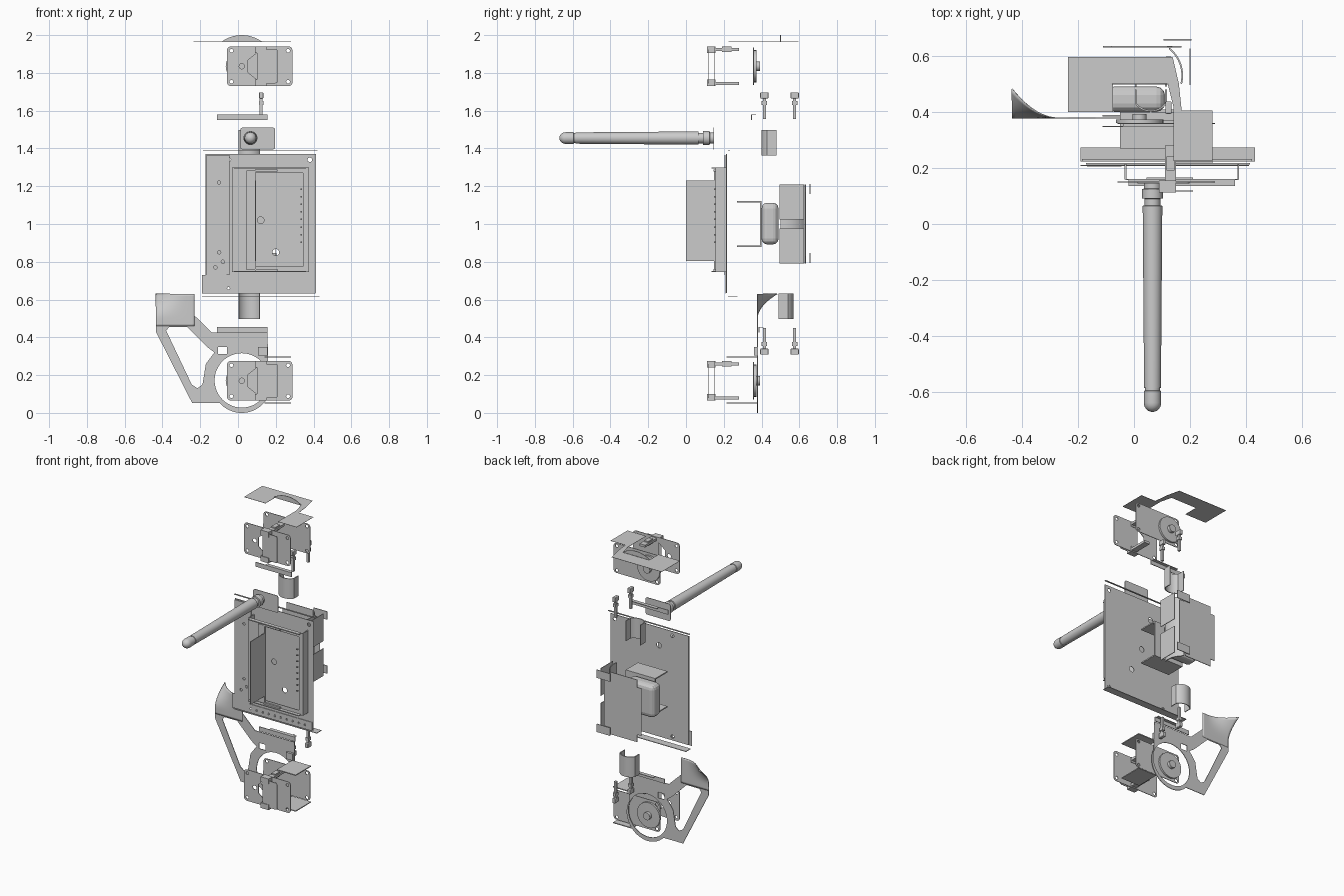
import bpy, bmesh, math
from mathutils import Matrix

if "Cube" in bpy.data.objects:
    bpy.data.objects.remove(bpy.data.objects["Cube"])

def link(name, mesh):
    ob = bpy.data.objects.new(name, mesh)
    bpy.context.collection.objects.link(ob)
    return ob

def smooth(ob):
    bpy.ops.object.select_all(action='DESELECT')
    ob.select_set(True)
    bpy.context.view_layer.objects.active = ob
    bpy.ops.object.shade_smooth_by_angle()

def box(name, x0, x1, y0, y1, z0, z1, bevel=0):
    bm = bmesh.new()
    bmesh.ops.create_cube(bm, size=1)
    for v in bm.verts:
        v.co = ((x0+x1)/2 + v.co.x*(x1-x0), (y0+y1)/2 + v.co.y*(y1-y0), (z0+z1)/2 + v.co.z*(z1-z0))
    me = bpy.data.meshes.new(name)
    bm.to_mesh(me)
    bm.free()
    ob = link(name, me)
    if bevel:
        m = ob.modifiers.new("bevel", 'BEVEL')
        m.width, m.segments = bevel, 3
    return ob

def lathe(name, prof, loc, n=28):
    """Revolve (position, radius) pairs about the y axis."""
    bm = bmesh.new()
    rings = []
    for p, r in prof:
        rings.append([bm.verts.new((r*math.cos(2*math.pi*i/n), r*math.sin(2*math.pi*i/n), p)) for i in range(n)])
    for a, b in zip(rings, rings[1:]):
        for i in range(n):
            bm.faces.new((a[i], a[(i+1) % n], b[(i+1) % n], b[i]))
    bm.faces.new(rings[0][::-1])
    bm.faces.new(rings[-1])
    bm.transform(Matrix.Translation(loc) @ Matrix.Rotation(-math.pi/2, 4, 'X'))
    bmesh.ops.recalc_face_normals(bm, faces=bm.faces)
    me = bpy.data.meshes.new(name)
    bm.to_mesh(me)
    bm.free()
    ob = link(name, me)
    smooth(ob)
    return ob

def plate(name, loops, pos, half=0.002, upright=True):
    """Flat sheet with holes: upright in xz at y=pos, otherwise in xy at z=pos."""
    cu = bpy.data.curves.new(name, 'CURVE')
    cu.dimensions, cu.fill_mode, cu.extrude = '2D', 'BOTH', half
    for pts in loops:
        s = cu.splines.new('POLY')
        s.points.add(len(pts)-1)
        for p, (a, b) in zip(s.points, pts):
            p.co = (a, b, 0, 1)
        s.use_cyclic_u = True
    tmp = link(name + "_curve", cu)
    dg = bpy.context.evaluated_depsgraph_get()
    me = bpy.data.meshes.new_from_object(tmp.evaluated_get(dg))
    bpy.data.objects.remove(tmp)
    if upright:
        me.transform(Matrix.Translation((0, pos, 0)) @ Matrix.Rotation(math.pi/2, 4, 'X'))
    else:
        me.transform(Matrix.Translation((0, 0, pos)))
    ob = link(name, me)
    smooth(ob)
    return ob

def arc(cx, cy, r, a0, a1, n=24):
    return [(cx + r*math.cos(math.radians(a0+(a1-a0)*i/n)), cy + r*math.sin(math.radians(a0+(a1-a0)*i/n))) for i in range(n+1)]

def circle(cx, cy, r, n=24):
    return arc(cx, cy, r, 0, 360, n)[:-1]

def rect(x0, x1, z0, z1, r=0):
    if not r:
        return [(x0, z0), (x1, z0), (x1, z1), (x0, z1)]
    return (arc(x1-r, z1-r, r, 0, 90, 5) + arc(x0+r, z1-r, r, 90, 180, 5)
            + arc(x0+r, z0+r, r, 180, 270, 5) + arc(x1-r, z0+r, r, 270, 360, 5))

# antenna-like rod with rounded tip, collars and mounting plate
tip = [(-0.67 + 0.033*(1-math.cos(t)), 0.001 + 0.03*math.sin(t)) for t in [i*math.pi/12 for i in range(7)]]
lathe("rod", tip + [(-.595, .031), (-.594, .027), (-.585, .027), (-.584, .03), (.065, .035), (.066, .028),
                    (.09, .028), (.091, .037), (.125, .037), (.126, .03), (.148, .03)], (.066, 0, 1.455))
box("rod_grip", .045, .087, -.11, -.04, 1.433, 1.477)
plate("rod_mount", [rect(.012, .197, 1.395, 1.51, .012)], .147)

# main board: back sheet with corner and centre holes
holes = [circle(x, z, .012, 14) for x in (-.05, .38) for z in (.66, 1.34)] + \
        [circle(x, z, .018, 16) for x, z in ((.05, 1.25), (.12, 1.02), (.2, .85))]
plate("board_back", [rect(-.172, .413, .635, 1.37)] + holes, .215)
plate("board_left_strip", [rect(-.168, -.045, .73, 1.365)] +
      [circle(x, z, .009, 10) for x, z in ((-.1, 1.22), (-.1, .85), (-.12, .77), (-.08, .8))], .207)
plate("board_front_frame", [rect(-.03, .372, .745, 1.3), rect(.05, .345, .775, 1.27)], .158)
for x in (-.03, .372):
    box("frame_side_wall", x-.003, x+.003, .158, .215, .745, 1.3)
for z in (.748, 1.297):
    box("frame_ledge", -.02, .36, .135, .16, z-.003, z+.003)
box("fin", .09, .095, 0, .155, .805, 1.23)
for z in (.757, 1.283):
    box("fin_flange", .09, .21, .145, .165, z-.005, z+.005)
box("fin_base", .045, .095, .147, .165, .757, 1.283)
for i in range(8):
    box("board_stud", .33, .34, .149, .159, .9+.04*i, .908+.04*i)
plate("lower_strip", [rect(-.19, .41, .632, .69)] +
      [circle(-.05+.045*i, .66, .007, 8) for i in range(10)], .208)
plate("lower_left_tab", [rect(-.19, -.06, .69, .73)], .208)
box("lower_flange", -.19, .432, .222, .272, .615, .619)
box("upper_flange", -.185, .42, .222, .232, 1.388, 1.392)

# rear housing: clip, motor block, panel and curved side wall
for z in (.882, 1.118):
    box("clip_arm", -.05, .17, .27, .4, z-.004, z+.004)
box("clip_back", -.05, .17, .392, .4, .882, 1.118)
box("motor_block", -.1, .11, .4, .49, .892, 1.112, .03)
plate("rear_panel", [[(-.11, .84), (-.08, .84), (-.08, .79), (.12, .79), (.135, .83), (.17, .83),
                      (.17, 1.17), (.135, 1.17), (.12, 1.21), (-.08, 1.21), (-.08, 1.16), (-.11, 1.16)]], .632)
wall = arc(.05, .53, .125, -14, 52, 14)
plate("curved_side_wall", [wall + arc(.05, .53, .119, 52, -14, 14)], 1.0, .21, False)
for z0, z1 in ((.79, .975), (1.025, 1.21)):
    box("rear_side_wall", .198, .202, .495, .625, z0, z1)
for z in (.82, 1.185):
    box("rear_tab", .105, .205, .655, .66, z-.027, z+.027)

# curved channels above and below the board, bulging front and back
for z, y, s in ((1.43, .47, -1), (.565, .5, 1)):
    profile = arc(.06, 0, .07, 35, 145, 12) + arc(.06, 0, .064, 145, 35, 12)
    plate("channel", [[(x, y+s*v) for x, v in profile]], z, .068, False)
    for x in (.006, .114):
        y0, y1 = sorted((y-s*.01, y+s*.04))
        box("channel_side", x-.003, x+.003, y0, y1, z-.068, z+.068)

# twin drive units, the lower one mirrored in height
for c, s in ((1.835, 1), (.17, -1)):
    def zz(a, b):
        return sorted((c+s*a, c+s*b))
    corners = [circle(x, c+d, .01, 12) for x in (-.035, .265) for d in (-.082, .082)]
    plate("drive_front_plate", [rect(-.058, .288, c-.105, c+.105, .02)] + corners +
          [circle(.02, c, .014, 14), [(.05, c-.03), (.1, c-.07), (.1, c+.07), (.05, c+.03)]], .15)
    plate("drive_cover", [rect(.1, .21, c-.09, c+.09, .012)], .118)
    plate("drive_rear_plate", [rect(-.058, .288, c-.1, c+.1, .02)] + corners, .358)
    for d in (-1, 1):
        z0, z1 = sorted((c+d*.07, c+d*.105))
        box("drive_ear", .09, .15, .112, .155, z0, z1)
        z0, z1 = sorted((c+d*.082, c+d*.098))
        box("drive_arm", .11, .15, .155, .28, z0, z1)
        box("drive_arm_knuckle", .115, .145, .19, .24, min(z0, c+d*.075), max(z1, c+d*.106))
    lathe("drive_disc", [(.36, .085), (.372, .085), (.373, .025), (.393, .025)], (.02, 0, c))
    # link bar and hooked pins
    z0, z1 = zz(-.285, -.255)
    yb = .345 if s > 0 else .384
    box("link_bar", -.112, .157, yb, yb+.005, z0, z1)
    box("link_bar_lip", -.04, .15, yb, yb+.025, z1-.004, z1)
    for y in (.415, .575):
        z0, z1 = zz(-.28, -.14)
        box("pin", .115, .13, y-.008, y+.008, z0, z1)
        z0, z1 = zz(-.17, -.138)
        box("pin_head", .112, .134, y-.022, y+.022, z0, z1, .004)
        z0, z1 = zz(-.205, -.185)
        box("pin_collar", .112, .134, y-.014, y+.014, z0, z1)

# top cover sheet and crown arc
plate("top_cover", [[(-.235, .595), (-.235, .4), (-.075, .4), (-.075, .5), (.12, .5), (.14, .42),
                     (.14, .225), (.28, .225), (.28, .405), (.17, .405), (.16, .5), (.138, .595)]],
      1.965, .0008, False)
plate("crown_arc", [arc(.02, 1.82, .18, 55, 125)], .5)

# lower box bracket
for z in (.053, .295):
    box("lower_bracket_sheet", .14, .28, .215, .378, z-.003, z+.003)

# ring bracket with triangular arm
ring = [(-.435, .46), (-.435, .43), (-.243, .053), (-.13, .053)] + arc(.02, .157, .157, 222, 388, 40) + \
       [(.157, .425), (-.137, .425), (-.23, .515), (-.23, .46)]
arm_hole = [(-.38, .435), (-.365, .455), (-.27, .455), (-.165, .35), (-.125, .32), (-.17, .26),
            (-.188, .15), (-.215, .13), (-.245, .15)]
plate("ring_bracket", [ring, arm_hole, circle(.02, .172, .144, 48), rect(-.105, -.058, .312, .35)], .378)
box("bracket_clip", .105, .155, .36, .378, .305, .35)

# arm end tab whose outer corner curls backwards
bm = bmesh.new()
bmesh.ops.create_grid(bm, x_segments=16, y_segments=14, size=.5)
for v in bm.verts:
    x, z = -.3325 + v.co.x*.205, .545 + v.co.y*.17
    u, w = max(0, (-.27-x)/.165), max(0, (z-.5)/.13)
    v.co = (x, .378 + .105*(u*w)**2, z)
me = bpy.data.meshes.new("arm_end_tab")
bm.to_mesh(me)
bm.free()
tab = link("arm_end_tab", me)
m = tab.modifiers.new("thickness", 'SOLIDIFY')
m.thickness, m.offset = .004, 0
smooth(tab)
